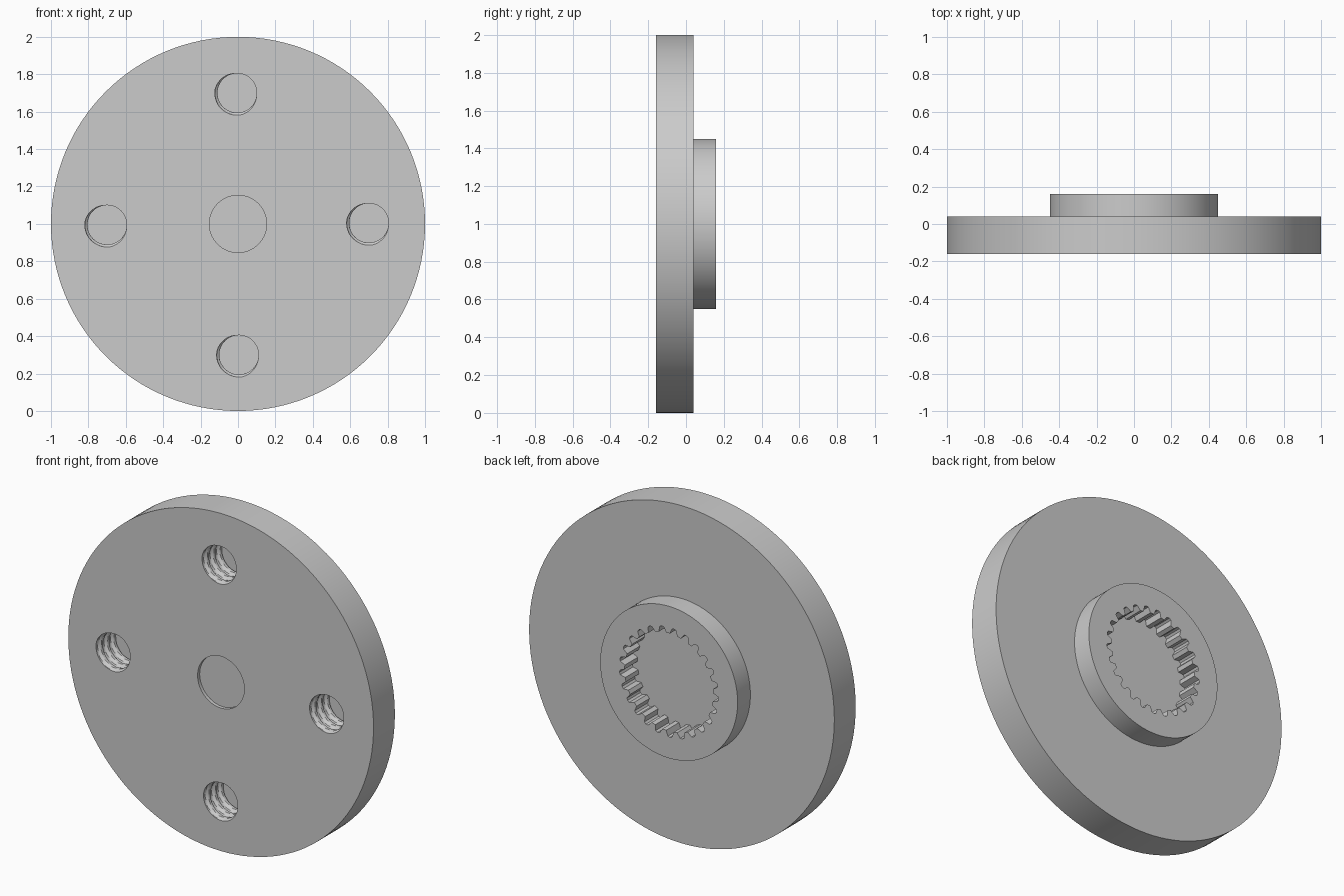
import bpy
import bmesh
from math import cos, sin, pi, radians

if "Cube" in bpy.data.objects:
    bpy.data.objects.remove(bpy.data.objects["Cube"])

AXIS_Z = 1.0
FRONT, BACK, HUB_BACK = -0.16, 0.04, 0.16

# Single grey finish
grey = bpy.data.materials.new("grey")
grey.use_nodes = True
colour = (0.6, 0.6, 0.6, 1)
grey.diffuse_color = colour
grey.node_tree.nodes["Principled BSDF"].inputs["Base Color"].default_value = colour


def loft(name, radius, depths, steps, centre=(0, AXIS_Z)):
    """Solid along y whose outline is radius(angle, depth) at each depth."""
    bm = bmesh.new()
    rings = []
    for y in depths:
        ring = []
        for i in range(steps):
            a = 2 * pi * i / steps
            r = radius(a, y)
            ring.append(bm.verts.new((centre[0] + r * cos(a), y, centre[1] + r * sin(a))))
        rings.append(ring)
    for near, far in zip(rings, rings[1:]):
        for i in range(steps):
            j = (i + 1) % steps
            bm.faces.new((near[i], near[j], far[j], far[i]))
    bm.faces.new(rings[0])
    bm.faces.new(rings[-1])
    bmesh.ops.recalc_face_normals(bm, faces=bm.faces[:])
    mesh = bpy.data.meshes.new(name)
    bm.to_mesh(mesh)
    bm.free()
    mesh.materials.append(grey)
    obj = bpy.data.objects.new(name, mesh)
    bpy.context.collection.objects.link(obj)
    return obj


def cylinder(name, r, y0, y1, steps=128):
    return loft(name, lambda a, y: r, (y0, y1), steps)


def select(obj):
    bpy.ops.object.select_all(action="DESELECT")
    obj.select_set(True)
    bpy.context.view_layer.objects.active = obj


def cut(target, cutter):
    mod = target.modifiers.new("cut", "BOOLEAN")
    mod.operation = "DIFFERENCE"
    mod.solver = "EXACT"
    mod.object = cutter
    select(target)
    bpy.ops.object.modifier_apply(modifier=mod.name)
    bpy.data.objects.remove(cutter)


# Helical thread: flat crests and roots joined by sloped flanks
CREST, ROOT, PITCH, HOLE_DEPTH = 0.105, 0.119, 0.06, 0.17


def thread_radius(a, y):
    phase = ((y - FRONT) / PITCH + a / (2 * pi) - 0.625) % 1
    wave = abs(phase - 0.5) * 2
    return CREST + (ROOT - CREST) * min(max((wave - 0.3) / 0.4, 0), 1)


# Disk with shallow centre recess and four blind threaded holes
disk = cylinder("disk", 1.0, FRONT, BACK)
cut(disk, cylinder("recess_cutter", 0.153, FRONT - 0.05, FRONT + 0.02, 64))
levels = [FRONT - 0.02 + (HOLE_DEPTH + 0.02) * i / 38 for i in range(39)]
for k in range(4):
    a = radians(90 * k + 0.4)
    hole = loft("thread_cutter", thread_radius, levels, 48,
                (0.7 * cos(a), AXIS_Z + 0.7 * sin(a)))
    cut(disk, hole)

# Hub with a toothed socket
TEETH, TIP, VALLEY = 25, 0.29, 0.325
TOOTH_SHAPE = (TIP, TIP, TIP, VALLEY - 0.004, VALLEY, VALLEY - 0.004)


def spline_radius(a, y):
    step = round(a / (2 * pi) * TEETH * len(TOOTH_SHAPE))
    return TOOTH_SHAPE[step % len(TOOTH_SHAPE)]


hub = cylinder("hub", 0.45, BACK - 0.02, HUB_BACK)
cut(hub, loft("socket_cutter", spline_radius, (BACK - 0.05, HUB_BACK + 0.05),
              TEETH * len(TOOTH_SHAPE)))

for obj in (disk, hub):
    select(obj)
    bpy.ops.object.shade_smooth_by_angle(angle=radians(25))
